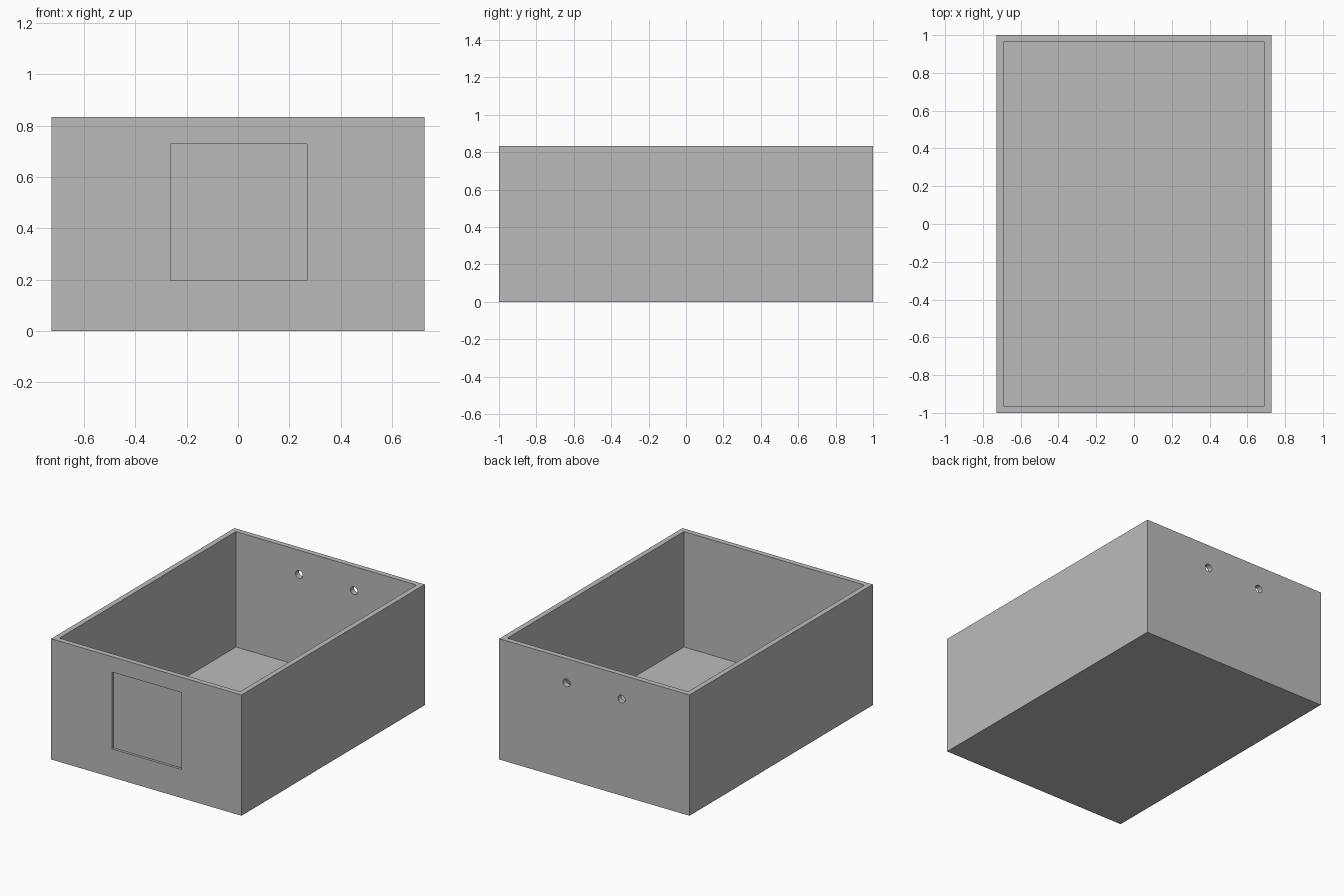
import bpy
from math import pi

if "Cube" in bpy.data.objects:
    bpy.data.objects.remove(bpy.data.objects["Cube"])

HX, HY, H = 0.727, 1.0, 0.834      # half width, half length, height
WALL = 0.037                       # wall and floor thickness

grey = bpy.data.materials.new("plain grey")
grey.use_nodes = True
colour = (0.5, 0.5, 0.5, 1)
grey.diffuse_color = colour
grey.node_tree.nodes["Principled BSDF"].inputs["Base Color"].default_value = colour


def block(name, low, high):
    """Axis-aligned box between two corners."""
    bpy.ops.mesh.primitive_cube_add(size=1, location=[(a + b) / 2 for a, b in zip(low, high)])
    ob = bpy.context.object
    ob.name = name
    ob.scale = [b - a for a, b in zip(low, high)]
    bpy.ops.object.transform_apply(location=True, rotation=True, scale=True)
    ob.data.materials.append(grey)
    return ob


def cut(target, cutter):
    """Subtract the cutter from the target and discard it."""
    cutter.hide_render = True
    mod = target.modifiers.new("cut", "BOOLEAN")
    mod.operation = "DIFFERENCE"
    mod.solver = "EXACT"
    mod.object = cutter
    bpy.context.view_layer.objects.active = target
    bpy.ops.object.modifier_apply(modifier=mod.name)
    bpy.data.objects.remove(cutter)


# Open-topped box
box = block("open_box", (-HX, -HY, 0), (HX, HY, H))
cut(box, block("cavity_cutter", (WALL - HX, WALL - HY, WALL), (HX - WALL, HY - WALL, H + 0.2)))

# Shallow square recess in the front wall
cut(box, block("recess_cutter", (-0.264, -HY - 0.1, 0.197), (0.269, -HY + 0.018, 0.728)))

# Two round holes through the back wall
for x in (-0.207, 0.213):
    bpy.ops.mesh.primitive_cylinder_add(vertices=32, radius=0.027, depth=0.2,
                                        location=(x, HY, 0.667), rotation=(pi / 2, 0, 0))
    drill = bpy.context.object
    drill.name = "hole_cutter"
    drill.data.materials.append(grey)
    cut(box, drill)

bpy.ops.object.select_all(action="DESELECT")
box.select_set(True)
bpy.context.view_layer.objects.active = box
bpy.ops.object.shade_smooth_by_angle(angle=pi / 6)
